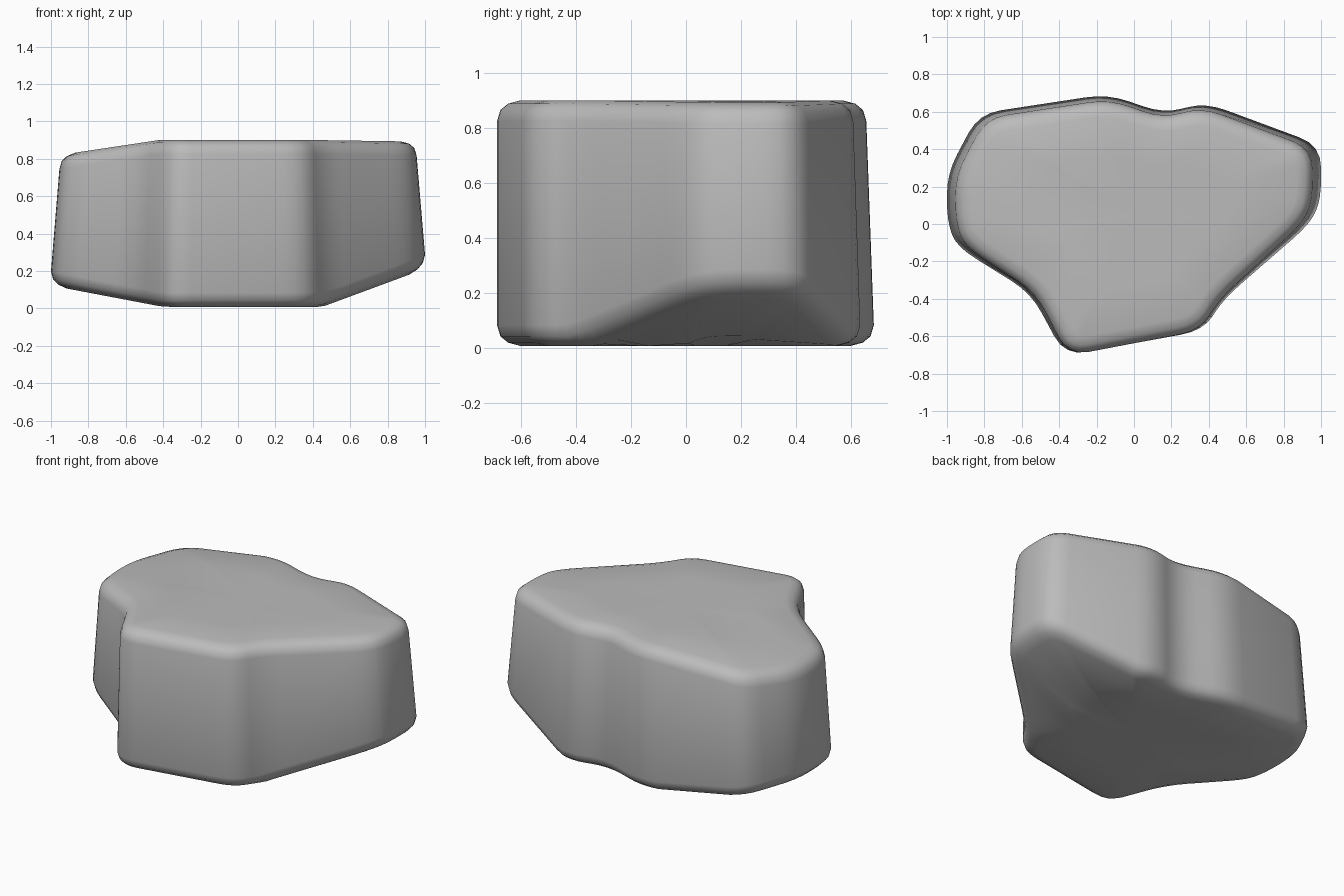
import bpy
import bmesh
from mathutils import Vector

cube = bpy.data.objects.get("Cube")
if cube:
    bpy.data.objects.remove(cube, do_unlink=True)

# Footprint corners, counter-clockwise from the front
CORNERS = [Vector(p) for p in (
    (-0.37, -0.705), (0.37, -0.57), (0.48, -0.40), (0.94, 0.0), (1.0, 0.13),
    (1.0, 0.42), (0.38, 0.65), (0.16, 0.59), (-0.14, 0.695), (-0.83, 0.59),
    (-1.0, 0.27), (-1.0, 0.02), (-0.95, -0.12), (-0.55, -0.37))]
CENTRE = Vector((0, 0.05))
CUT, STEPS = 0.12, 4


def rounded(corners):
    """Replace each corner by a short quadratic curve."""
    points = []
    for i, p in enumerate(corners):
        a, c = corners[i - 1] - p, corners[(i + 1) % len(corners)] - p
        a = p + a.normalized() * min(CUT, a.length * 0.45)
        c = p + c.normalized() * min(CUT, c.length * 0.45)
        for s in range(STEPS + 1):
            t = s / STEPS
            points.append(a * (1 - t) ** 2 + p * 2 * t * (1 - t) + c * t * t)
    return points


def inset(points, distance):
    result = []
    for i, p in enumerate(points):
        d = points[(i + 1) % len(points)] - points[i - 1]
        result.append(p + Vector((-d.y, d.x)).normalized() * distance)
    return result


def underside(x):
    return 0.008 + max(0, -0.4 - x) * 0.19 + max(0, x - 0.45) * 0.37


def upper(x):
    return 0.9 - max(0, -0.42 - x) * 0.15 - max(0, x - 0.4) * 0.015


def taper(p):
    return Vector((p.x * 0.955, p.y * (0.96 if p.y > 0 else 1)))


outline = rounded(CORNERS)
top_outline = [taper(p) for p in outline]
bm = bmesh.new()
rings = []


def add_ring(points, height, offset=0):
    rings.append([bm.verts.new((p.x, p.y, height(p.x) + offset)) for p in points])


def shrink(points, factor):
    return [CENTRE + (p - CENTRE) * factor for p in points]


# Underside, rounded lower rim, rounded upper rim and top, as stacked rings
RIM = ((0.085, 0), (0.04, 0.012), (0.012, 0.035), (0, 0.075))
for factor in (0.3, 0.6):
    add_ring(shrink(inset(outline, 0.085), factor), underside)
for distance, rise in RIM:
    add_ring(inset(outline, distance), underside, rise)
for distance, drop in reversed(RIM):
    add_ring(inset(top_outline, distance), upper, -drop)
for factor in (0.6, 0.3):
    add_ring(shrink(inset(top_outline, 0.085), factor), upper)

count = len(outline)
for low, high in zip(rings, rings[1:]):
    for i in range(count):
        j = (i + 1) % count
        bm.faces.new((low[i], low[j], high[j], high[i]))
for ring, height in ((rings[0], underside), (rings[-1], upper)):
    hub = bm.verts.new((CENTRE.x, CENTRE.y, height(CENTRE.x)))
    for i in range(count):
        bm.faces.new((ring[i], ring[(i + 1) % count], hub))
bmesh.ops.recalc_face_normals(bm, faces=bm.faces)
for face in bm.faces:
    face.smooth = True

mesh = bpy.data.meshes.new("rock")
bm.to_mesh(mesh)
bm.free()
rock = bpy.data.objects.new("rock", mesh)
bpy.context.collection.objects.link(rock)

# Stone colour
stone = bpy.data.materials.new("grey stone")
stone.use_nodes = True
colour = (0.5, 0.5, 0.5, 1)
stone.diffuse_color = colour
stone.node_tree.nodes["Principled BSDF"].inputs["Base Color"].default_value = colour
mesh.materials.append(stone)
